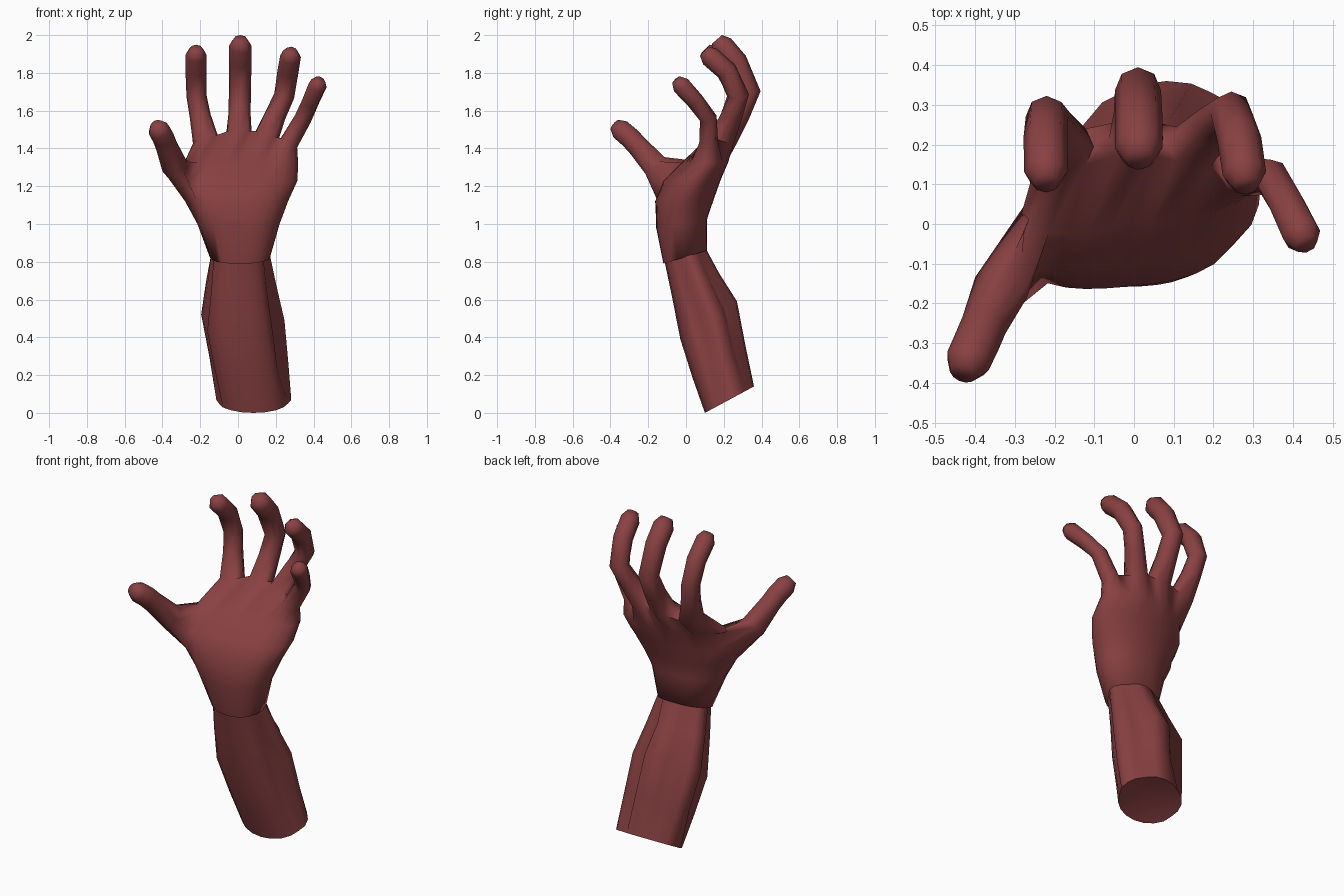
import bpy, bmesh
from math import cos, sin, pi, radians
from mathutils import Vector

cube = bpy.data.objects.get("Cube")
if cube:
    bpy.data.objects.remove(cube)

skin = bpy.data.materials.new("dark red skin")
skin.use_nodes = True
colour = (0.25, 0.052, 0.054, 1)
skin.diffuse_color = colour
skin.node_tree.nodes["Principled BSDF"].inputs["Base Color"].default_value = colour


def finish(name, bm, angle):
    bmesh.ops.recalc_face_normals(bm, faces=bm.faces)
    mesh = bpy.data.meshes.new(name)
    bm.to_mesh(mesh)
    bm.free()
    mesh.materials.append(skin)
    obj = bpy.data.objects.new(name, mesh)
    bpy.context.collection.objects.link(obj)
    bpy.ops.object.select_all(action='DESELECT')
    obj.select_set(True)
    bpy.context.view_layer.objects.active = obj
    bpy.ops.object.shade_smooth_by_angle(angle=radians(angle))


def bridge(bm, a, b, skip=()):
    n = len(a)
    for i in range(n):
        if i not in skip:
            j = (i + 1) % n
            bm.faces.new((a[i], a[j], b[j], b[i]))


def digit(bm, path, sides=8):
    """Tube along (x, y, z, radius) points with a blunt tip; returns its base loop."""
    pts = [Vector(p[:3]) for p in path]
    radii = [p[3] for p in path]
    end = (pts[-1] - pts[-2]).normalized()
    pts.append(pts[-1] + end * radii[-1] * 0.75)
    radii.append(radii[-1] * 0.6)
    rings = []
    for k, (p, r) in enumerate(zip(pts, radii)):
        t = (pts[min(k + 1, len(pts) - 1)] - pts[max(k - 1, 0)]).normalized()
        u = (Vector((1, 0, 0)) - t * t.x).normalized()
        v = t.cross(u)
        angles = [2 * pi * i / sides + pi * 1.25 for i in range(sides)]
        rings.append([bm.verts.new(p + u * r * cos(a) + v * r * sin(a)) for a in angles])
    for a, b in zip(rings, rings[1:]):
        bridge(bm, a, b)
    bm.faces.new(rings[-1])
    return rings[0]


def best_match(loop, target):
    """Turn or reverse a loop so that its points lie nearest the target loop's."""
    n = len(loop)
    turns = [order[k:] + order[:k] for order in (loop, loop[::-1]) for k in range(n)]
    return min(turns, key=lambda c: sum((p.co - q.co).length_squared
                                        for p, q in zip(c, target)))


# Fingers, index to little
fingers = [
    [(-.17, .19, 1.44, .07), (-.20, .24, 1.57, .056), (-.22, .270, 1.68, .053),
     (-.223, .22, 1.81, .055), (-.222, .132, 1.897, .055)],
    [(.005, .215, 1.47, .068), (.008, .28, 1.58, .059), (.01, .337, 1.70, .058),
     (.012, .265, 1.86, .06), (.012, .193, 1.943, .06)],
    [(.15, .195, 1.46, .066), (.20, .245, 1.58, .056), (.245, .280, 1.68, .054),
     (.265, .215, 1.81, .056), (.278, .127, 1.887, .055)],
    [(.27, .12, 1.43, .05), (.345, .118, 1.56, .046), (.385, .05, 1.65, .046),
     (.422, -.027, 1.735, .049)],
]
bm = bmesh.new()
bases = [digit(bm, f) for f in fingers]

# Knuckle rim: front row, little-finger side, back row, index side
front = [v for b in bases for v in b[0:3]]
back = [v for b in reversed(bases) for v in b[4:7]]
rim = front + [bases[-1][3]] + back + [bases[0][7]]
for a, b in zip(bases, bases[1:]):
    bm.faces.new((a[2], a[3], b[7], b[0]))
    bm.faces.new((a[3], a[4], b[6], b[7]))

# Palm sections: z, left x, right x, front y, back y, rise toward the back,
# forward lean of the thumb side
sections = [
    (.825, -.15, .17, -.12, .112, .035, 0),
    (1.0, -.215, .22, -.155, .112, .02, .02),
    (1.12, -.28, .265, -.148, .15, 0, .07),
    (1.23, -.33, .315, -.09, .19, 0, .10),
    (1.325, -.285, .318, .01, .23, 0, .10),
]


def section(z, x0, x1, y0, y1, rise, lean):
    mid, half = (y0 + y1) / 2, (y1 - y0) / 2
    steps = [.03 + .94 * i / 11 for i in range(12)]
    outline = [(t, -1) for t in steps] + [(1, 0)] + [(t, 1) for t in reversed(steps)] + [(0, 0)]
    ring = []
    for t, side in outline:
        h = side * (1 - abs(2 * t - 1) ** 2.4) ** .5
        y = mid + half * h - lean * (1 - t) ** 3
        ring.append(bm.verts.new((x0 + (x1 - x0) * t, y, z + rise * h)))
    return ring


# Leave an opening on the thumb side, then join the thumb to its edge
opening = [23, 24, 25, 0, 1]
rings = [section(*s) for s in sections] + [rim]
for k, (a, b) in enumerate(zip(rings, rings[1:])):
    bridge(bm, a, b, opening[:4] if k in (2, 3) else ())
bm.faces.new(rings[0])
low, middle, high = rings[2:5]
edge = ([low[c] for c in opening] + [middle[1]]
        + [high[c] for c in reversed(opening)] + [middle[23]])
thumb = digit(bm, [(-.335, -.16, 1.305, .07), (-.378, -.255, 1.412, .058),
                   (-.395, -.295, 1.455, .058), (-.418, -.345, 1.498, .057)], len(edge))
bridge(bm, edge, best_match(thumb, edge))
finish("hand", bm, 80)

# Forearm: leaning, with lengthwise folds on the sides and back
# stations: centre, half width, half depth (y, z), fold depth
stations = [
    ((.01, -.005, .84), .158, (.110, .03), .08),
    ((.012, .05, .68), .19, (.125, .06), .22),
    ((.02, .12, .49), .226, (.15, .10), .28),
    ((.052, .175, .27), .214, (.14, .085), .24),
    ((.082, .23, .07), .20, (.13, .07), .04),
]
SIDES = 20
bm = bmesh.new()
rings = []
for c, w, (dy, dz), fold in stations:
    ring = []
    for i in range(SIDES):
        a = 2 * pi * i / SIDES
        # each fold slopes gently on one side and steeply on the other
        r = 1 - fold * (0, 0, .4, 1)[i % 4] if sin(a) > -.7 else 1
        ring.append(bm.verts.new((c[0] + w * r * cos(a), c[1] + dy * r * sin(a),
                                  c[2] + dz * r * sin(a))))
    rings.append(ring)
for a, b in zip(rings, rings[1:]):
    bridge(bm, a, b)
bm.faces.new(rings[0])
# hollowed stump
hub = bm.verts.new((.085, .215, .10))
for i in range(SIDES):
    bm.faces.new((rings[-1][i], rings[-1][(i + 1) % SIDES], hub))
finish("forearm", bm, 75)
